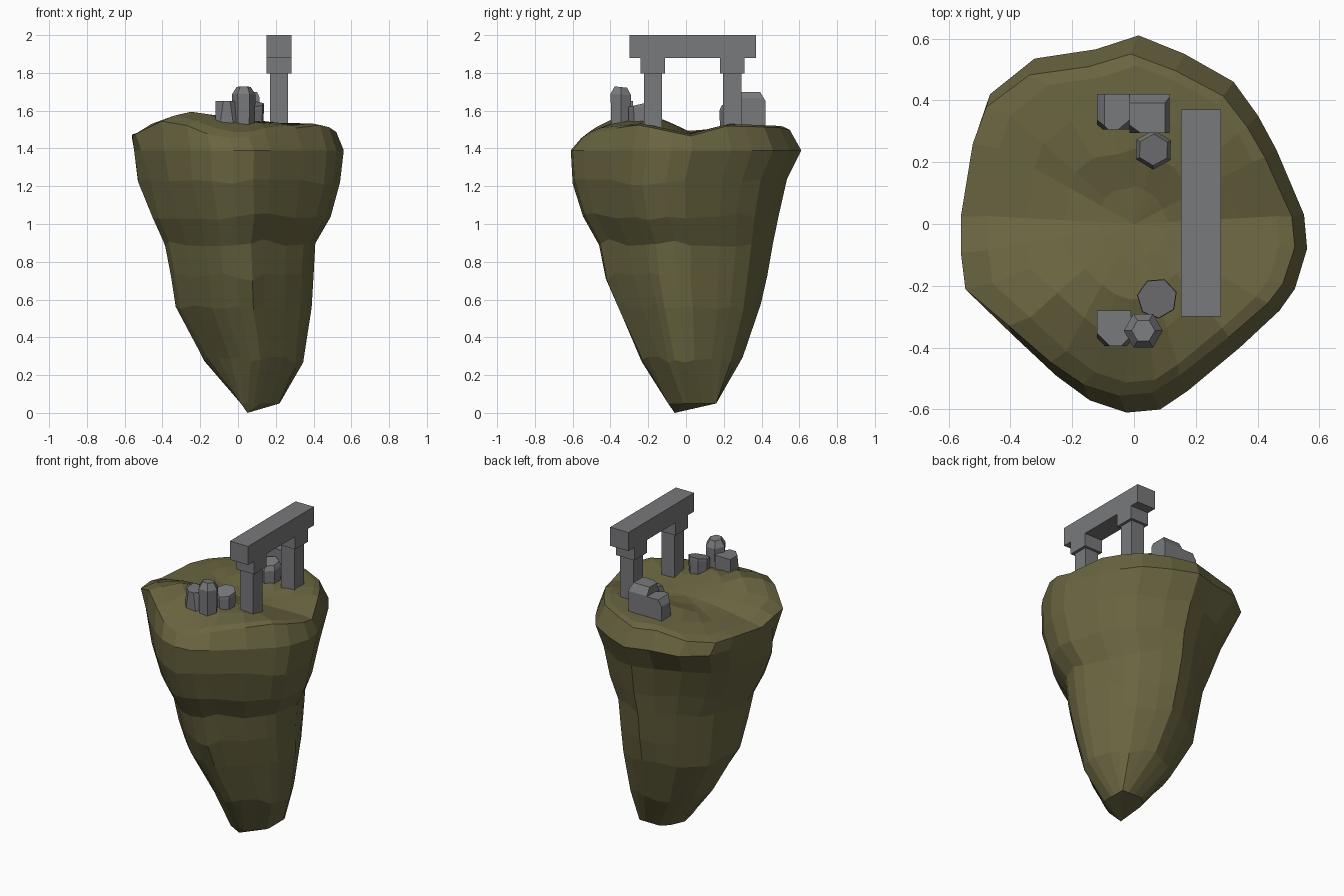
import bpy, bmesh, math, random
from mathutils import Vector

if "Cube" in bpy.data.objects:
    bpy.data.objects.remove(bpy.data.objects["Cube"])
random.seed(4)

def material(name, rgb):
    m = bpy.data.materials.new(name)
    m.diffuse_color = (*rgb, 1)
    m.use_nodes = True
    m.node_tree.nodes["Principled BSDF"].inputs["Base Color"].default_value = m.diffuse_color
    return m

EARTH = material("olive_earth", (0.14, 0.127, 0.051))
STONE = material("grey_stone", (0.19, 0.192, 0.2))

def finish(bm, name, mat):
    bmesh.ops.recalc_face_normals(bm, faces=bm.faces)
    me = bpy.data.meshes.new(name)
    bm.to_mesh(me)
    bm.free()
    me.materials.append(mat)
    ob = bpy.data.objects.new(name, me)
    bpy.context.collection.objects.link(ob)
    return ob

def box_bm(x0, x1, y0, y1, z0, z1):
    bm = bmesh.new()
    bmesh.ops.create_cube(bm, size=1)
    for v in bm.verts:
        v.co = ((x0 + x1) / 2 + v.co.x * (x1 - x0),
                (y0 + y1) / 2 + v.co.y * (y1 - y0),
                (z0 + z1) / 2 + v.co.z * (z1 - z0))
    return bm

def slice_off(bm, point, normal):
    r = bmesh.ops.bisect_plane(bm, geom=bm.verts[:] + bm.edges[:] + bm.faces[:],
                               plane_co=point, plane_no=normal, clear_outer=True)
    edges = [e for e in r["geom_cut"] if isinstance(e, bmesh.types.BMEdge)]
    bmesh.ops.holes_fill(bm, edges=edges)

# island: plan outline lofted through rings of changing extent
OUTLINE = [(.01, .61), (.16, .55), (.32, .46), (.40, .35), (.46, .24), (.55, .03), (.56, -.08),
           (.52, -.21), (.47, -.28), (.34, -.40), (.17, -.54), (.08, -.60), (-.03, -.61),
           (-.15, -.57), (-.26, -.49), (-.40, -.36), (-.545, -.23), (-.56, -.1), (-.56, .03),
           (-.52, .29), (-.475, .42), (-.33, .535), (-.13, .565)]
RINGS = [(.05, .015, .22, -.095, .16), (.28, -.18, .345, -.235, .30), (.56, -.33, .39, -.36, .395),
         (.72, -.355, .40, -.425, .43), (.90, -.385, .41, -.46, .46), (1.04, -.45, .49, -.545, .49),
         (1.22, -.53, .54, -.60, .535), (1.39, -.55, .56, -.61, .61)]
# flattened flanks: direction and share of the half width that is kept
FLATS = [(.8, .6, .93), (-.7, .7, .93), (-.82, -.57, .95)]
PROFILE = [(-.61, 1.44), (-.45, 1.505), (-.25, 1.535), (.03, 1.475), (.22, 1.53), (.5, 1.52), (.7, 1.47)]

def clamp(t):
    return max(0, min(1, t))

def ground(x, y):
    z = PROFILE[0][1]
    for (a, za), (b, zb) in zip(PROFILE, PROFILE[1:]):
        if a <= y <= b:
            z = za + (zb - za) * (y - a) / (b - a)
    # mound at front left, drop at the left rim, lower ground at back left
    z += .065 * clamp(1.1 - abs(x + .22) / .4) * clamp(1.1 - abs(y + .24) / .3)
    z -= .06 * clamp((-x - .4) / .14) * clamp(-y / .2)
    return z - .055 * clamp((-x - .1) / .35) * clamp((y + .05) / .2)

def fit(p, x0, x1, y0, y1):
    return ((x0 + x1) / 2 + p[0] / .56 * (x1 - x0) / 2,
            (y0 + y1) / 2 + p[1] / .61 * (y1 - y0) / 2)

bm = bmesh.new()
loops = []
for z, x0, x1, y0, y1 in RINGS:
    loop = []
    cx, cy, half = (x0 + x1) / 2, (y0 + y1) / 2, (x1 - x0 + y1 - y0) / 4
    for p in OUTLINE:
        x, y = fit(p, x0, x1, y0, y1)
        if z < .1:
            # long heel running back from the tip
            push = .45 * (x - cx + y - cy)
            x, y = max(x0, min(x1, x + push)), max(y0, min(y1, y + push))
        elif z < 1.3:
            for dx, dy, keep in FLATS:
                over = max(0, (x - cx) * dx + (y - cy) * dy - keep * half)
                x, y = x - dx * over, y - dy * over
        if z > 1:
            # straighter front left flank
            over = max(0, -.82 * x - .57 * y - (.46 + .24 * (z - 1.04)))
            x, y = x + .82 * over, y + .57 * over
        j = .02 if .1 < z < 1.3 else 0
        loop.append(bm.verts.new((x, y, z + random.uniform(-j, j))))
    loops.append(loop)
# rim, then turf rings following the ground height
rim = []
for p in OUTLINE:
    x, y = fit(p, -.56, .52, -.555, .55)
    rim.append(bm.verts.new((x, y, ground(x, y) - .01)))
loops.append(rim)
for s in (.84, .62, .4, .2):
    loop = []
    for p in OUTLINE:
        x, y = p[0] * s, p[1] * s
        loop.append(bm.verts.new((x, y, ground(x, y))))
    loops.append(loop)
n = len(OUTLINE)
for a, b in zip(loops, loops[1:]):
    for i in range(n):
        k = (i + 1) % n
        bm.faces.new((a[i], a[k], b[k], b[i]))
tip = bm.verts.new((.05, -.06, 0))
mid = bm.verts.new((0, 0, ground(0, 0)))
for i in range(n):
    k = (i + 1) % n
    bm.faces.new((tip, loops[0][k], loops[0][i]))
    bm.faces.new((mid, loops[-1][i], loops[-1][k]))
finish(bm, "floating_island", EARTH)

# stone gateway
finish(box_bm(.152, .282, -.30, .37, 1.88, 2), "gate_lintel", STONE)
for side, y in (("front", -.175), ("back", .245)):
    finish(box_bm(.152, .282, y - .065, y + .065, 1.797, 1.88), side + "_capital", STONE)
    finish(box_bm(.17, .264, y - .048, y + .048, 1.49, 1.797), side + "_column", STONE)

# squared boulders with chipped corners: (point, direction) per chip
BLOCKS = {
    "front_block": ((-.12, -.01, -.395, -.28, 1.5, 1.65),
                    [((-.12, -.36, 1.6), (-.7, -.7, .1)), ((-.035, -.395, 1.6), (.7, -.7, .1))]),
    "back_block": ((-.12, -.01, .305, .42, 1.46, 1.65),
                   [((-.12, .335, 1.6), (-.7, -.7, .1)), ((-.04, .305, 1.63), (.5, -.6, .3)),
                    ((-.095, .36, 1.65), (-.6, 0, .4))]),
    "back_tall_block": ((-.015, .115, .295, .42, 1.48, 1.70),
                        [((0, .392, 1.7), (0, .85, .5)), ((.0, .31, 1.7), (-.5, -.7, .3)),
                         ((.1, .36, 1.7), (.85, 0, .4))])}
for name, (dims, chips) in BLOCKS.items():
    bm = box_bm(*dims)
    for point, normal in chips:
        slice_off(bm, Vector(point), Vector(normal).normalized())
    finish(bm, name, STONE)

# faceted prism boulders with tapered tops
def prism(name, x, y, r, sides, turn, shoulder, z1, top, lean):
    bm = bmesh.new()
    rows = []
    for z, s, tilt in ((1.48, .9, 0), (shoulder, 1, lean), (z1, top, lean)):
        rows.append([bm.verts.new((x + r * s * math.cos(turn + math.tau * i / sides),
                                   y + r * s * math.sin(turn + math.tau * i / sides),
                                   z + tilt * math.sin(turn + math.tau * i / sides)))
                     for i in range(sides)])
    for a, b in zip(rows, rows[1:]):
        for i in range(sides):
            k = (i + 1) % sides
            bm.faces.new((a[i], a[k], b[k], b[i]))
    bm.faces.new(rows[0][::-1])
    bm.faces.new(rows[-1])
    finish(bm, name, STONE)

prism("front_tall_boulder", .03, -.345, .063, 6, 0, 1.685, 1.725, .6, -.004)
prism("front_low_boulder", .075, -.24, .066, 7, .3, 1.62, 1.635, .97, .015)
prism("back_low_boulder", .063, .24, .064, 6, .5, 1.61, 1.64, .8, .012)
